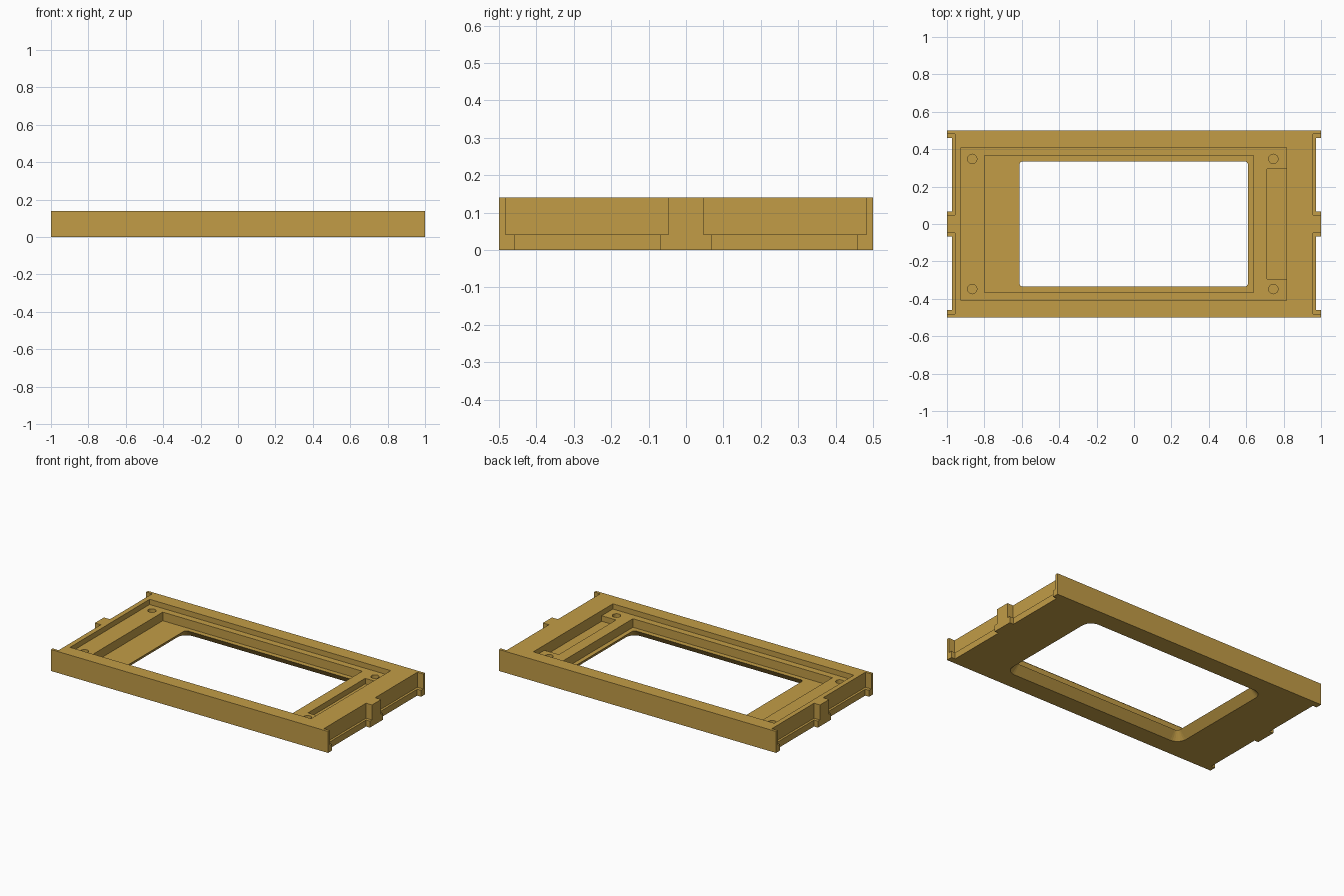
import bpy, bmesh, math

if "Cube" in bpy.data.objects:
    bpy.data.objects.remove(bpy.data.objects["Cube"])

H = 0.14          # frame height
TOP = 0.25        # cutters reach above the frame

ochre = bpy.data.materials.new("ochre")
ochre.diffuse_color = (0.54, 0.335, 0.062, 1)
ochre.use_nodes = True
ochre.node_tree.nodes["Principled BSDF"].inputs["Base Color"].default_value = ochre.diffuse_color


def loft(name, rings):
    """Closed solid skinned through rings of equal point count."""
    bm = bmesh.new()
    loops = [[bm.verts.new(p) for p in ring] for ring in rings]
    n = len(loops[0])
    bm.faces.new(loops[0][::-1])
    bm.faces.new(loops[-1])
    for a, b in zip(loops, loops[1:]):
        for i in range(n):
            j = (i + 1) % n
            bm.faces.new((a[i], a[j], b[j], b[i]))
    bmesh.ops.recalc_face_normals(bm, faces=bm.faces)
    me = bpy.data.meshes.new(name)
    bm.to_mesh(me)
    bm.free()
    ob = bpy.data.objects.new(name, me)
    bpy.context.collection.objects.link(ob)
    return ob


def box(name, x0, x1, y0, y1, z0, z1):
    return loft(name, [[(x0, y0, z), (x1, y0, z), (x1, y1, z), (x0, y1, z)]
                       for z in (z0, z1)])


def rounded_ring(x0, x1, y0, y1, r, z, seg=6):
    pts = []
    corners = [(x1 - r, y1 - r), (x0 + r, y1 - r), (x0 + r, y0 + r), (x1 - r, y0 + r)]
    for k, (cx, cy) in enumerate(corners):
        for i in range(seg + 1):
            a = math.pi / 2 * (k + i / seg)
            pts.append((cx + r * math.cos(a), cy + r * math.sin(a), z))
    return pts


def window_ring(grow, z):
    return rounded_ring(-0.613 - grow, 0.61 + grow, -0.335 - grow, 0.335 + grow,
                        0.02 + grow, z)


def cylinder(name, x, y, r, z0, z1, n=24):
    return loft(name, [[(x + r * math.cos(2 * math.pi * i / n),
                         y + r * math.sin(2 * math.pi * i / n), z) for i in range(n)]
                       for z in (z0, z1)])


# Solid frame block
frame = box("display_frame", -1, 1, -0.5, 0.5, 0, H)

cutters = [
    # Stepped pocket and connector slot
    box("board_recess", -0.925, 0.815, -0.41, 0.41, 0.106, TOP),
    box("screen_recess", -0.80, 0.64, -0.367, 0.367, 0.05, TOP),
    box("connector_slot", 0.712, 0.815, -0.295, 0.295, 0.07, TOP),
    # Window flaring outwards towards the underside
    loft("window", [window_ring(0.054, -0.01), window_ring(0, 0.05), window_ring(0, TOP)]),
]

# Screw holes
for x in (-0.865, 0.745):
    for y in (-0.348, 0.348):
        cutters.append(cylinder("screw_hole", x, y, 0.025, 0.05, TOP))

# Stepped notches in both ends
for sx in (-1, 1):
    for sy in (-1, 1):
        for depth, a, b, z0 in ((0.957, 0.047, 0.482, 0.042), (0.972, 0.068, 0.459, -0.1)):
            xs = sorted((sx * depth, sx * 1.1))
            ys = sorted((sy * a, sy * b))
            cutters.append(box("end_notch", *xs, *ys, z0, TOP))

for c in cutters:
    c.hide_render = True
    m = frame.modifiers.new(c.name, 'BOOLEAN')
    m.operation = 'DIFFERENCE'
    m.solver = 'EXACT'
    m.object = c

# Bake the cuts and remove the helpers
bpy.context.view_layer.update()
baked = bpy.data.meshes.new_from_object(frame.evaluated_get(bpy.context.evaluated_depsgraph_get()))
frame.modifiers.clear()
frame.data = baked
frame.data.materials.clear()
frame.data.materials.append(ochre)
for c in cutters:
    bpy.data.objects.remove(c)
